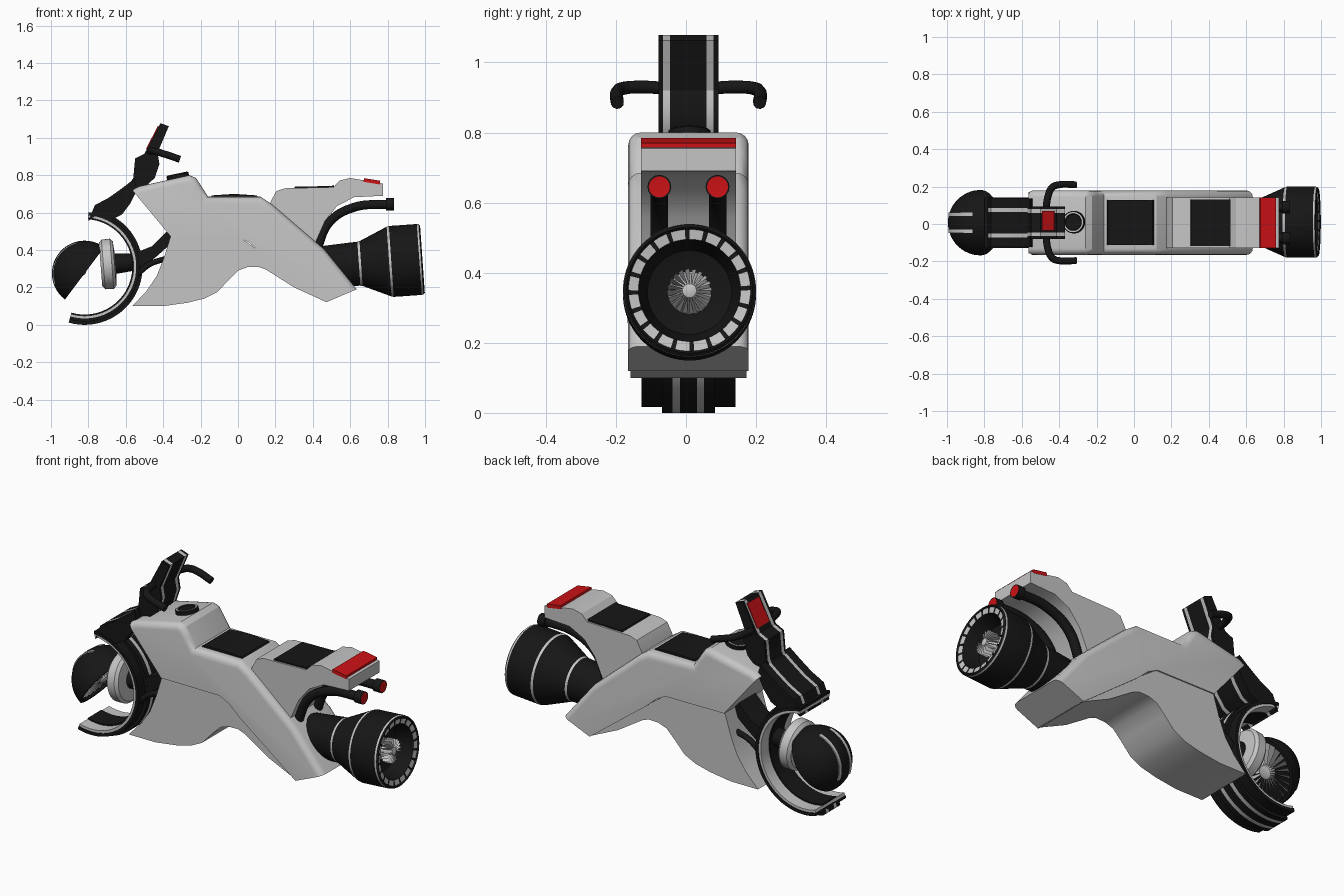
import bpy, bmesh
from math import sin, cos, pi, radians
from mathutils import Vector

cube = bpy.data.objects.get("Cube")
if cube:
    bpy.data.objects.remove(cube, do_unlink=True)

YC = 0.007  # centre plane of the bike


def material(name, rgb):
    m = bpy.data.materials.new(name)
    m.use_nodes = True
    m.diffuse_color = (*rgb, 1)
    m.node_tree.nodes["Principled BSDF"].inputs["Base Color"].default_value = (*rgb, 1)
    return m


MATS = [material("light grey", (0.56, 0.56, 0.56)),
        material("black", (0.008, 0.008, 0.008)),
        material("red", (0.6, 0.006, 0.008))]
GREY, BLACK, RED = range(3)


def finish(name, bm, loc):
    bmesh.ops.recalc_face_normals(bm, faces=bm.faces)
    me = bpy.data.meshes.new(name)
    bm.to_mesh(me)
    bm.free()
    for m in MATS:
        me.materials.append(m)
    ob = bpy.data.objects.new(name, me)
    ob.location = loc
    bpy.context.collection.objects.link(ob)
    bpy.ops.object.select_all(action='DESELECT')
    ob.select_set(True)
    bpy.context.view_layer.objects.active = ob
    bpy.ops.object.shade_smooth_by_angle(angle=radians(32))
    return ob


def prism(name, pts, ys, mats, rounding=0.0, y0=YC):
    """Extrude an x-z profile through the y stations, one material per slice."""
    bm = bmesh.new()
    rows = [[bm.verts.new((x, y, z)) for x, z in pts] for y in ys]
    n = len(pts)
    for a, b, m in zip(rows, rows[1:], mats):
        for i in range(n):
            j = (i + 1) % n
            bm.faces.new((a[i], a[j], b[j], b[i])).material_index = m
    caps = [bm.faces.new(rows[0]), bm.faces.new(rows[-1])]
    for cap, m in zip(caps, (mats[0], mats[-1])):
        cap.material_index = m
    if rounding:
        # soften only the rims that border upward faces
        bmesh.ops.recalc_face_normals(bm, faces=bm.faces)
        rims = [e for c in caps for e in c.edges
                if any(f not in caps and f.normal.z > 0.3 for f in e.link_faces)]
        bmesh.ops.bevel(bm, geom=rims, offset=rounding, segments=4,
                        profile=0.5, affect='EDGES')
    return finish(name, bm, (0, y0, 0))


def slab(name, pts, half, mat, rounding=0.0, y0=YC):
    return prism(name, pts, (-half, half), (mat,), rounding, y0)


def arc(cx, cz, r_out, r_in, a0, a1, n=36):
    ang = [radians(a0 + (a1 - a0) * i / n) for i in range(n + 1)]
    return ([(cx + r_out * cos(a), cz + r_out * sin(a)) for a in ang] +
            [(cx + r_in * cos(a), cz + r_in * sin(a)) for a in reversed(ang)])


def revolve(name, origin, axis, profile, mats, n=40, tick=None):
    """Lathe (distance, radius) points; the tick segment gets black dividers."""
    bm = bmesh.new()
    q = Vector(axis).to_track_quat('Z', 'Y')
    rows = [[bm.verts.new(q @ Vector((r * cos(2 * pi * k / n), r * sin(2 * pi * k / n), t)))
             for k in range(n)] for t, r in profile]
    for s, m in enumerate(mats):
        a, b = rows[s], rows[s + 1]
        for k in range(n):
            j = (k + 1) % n
            f = bm.faces.new((a[k], a[j], b[j], b[k]))
            f.material_index = BLACK if s == tick and k % 4 == 0 else m
    bmesh.ops.remove_doubles(bm, verts=bm.verts, dist=1e-5)
    return finish(name, bm, origin)


def blades(name, origin, axis, r0, r1, t0, t1, n, mat):
    """Ring of pitched radial fan blades."""
    bm = bmesh.new()
    q = Vector(axis).to_track_quat('Z', 'Y')
    for k in range(n):
        a, d = 2 * pi * k / n, 1.3 * pi / n
        f = bm.faces.new([bm.verts.new(q @ Vector((r * cos(b), r * sin(b), t)))
                          for r, b, t in ((r0, a, t0), (r1, a, t0),
                                          (r1, a + d, t1), (r0, a + d, t1))])
        f.material_index = mat
    return finish(name, bm, origin)


def tube(name, pts, radius, mat):
    cu = bpy.data.curves.new(name, 'CURVE')
    cu.dimensions = '3D'
    cu.bevel_depth, cu.bevel_resolution, cu.use_fill_caps = radius, 3, True
    sp = cu.splines.new('BEZIER')
    sp.bezier_points.add(len(pts) - 1)
    for p, co in zip(sp.bezier_points, pts):
        p.co = co
        p.handle_left_type = p.handle_right_type = 'AUTO'
    cu.materials.append(MATS[mat])
    ob = bpy.data.objects.new(name, cu)
    bpy.context.collection.objects.link(ob)
    return ob


# Main body: upper shell and slightly narrower lower fairing
slab("upper_body", [(-.565, .72), (-.53, .74), (-.26, .8), (-.225, .785), (-.195, .74),
                    (-.16, .685), (.12, .685), (.18, .645), (.46, .405), (.635, .19),
                    (.47, .12), (.12, .385), (.06, .44), (0, .47), (-.36, .472)],
     .172, GREY, .035)
slab("lower_body", [(-.36, .475), (0, .475), (.12, .39), (.475, .12), (.3, .2), (.15, .295),
                    (.11, .31), (.05, .308), (0, .29), (-.05, .24), (-.11, .175),
                    (-.18, .14), (-.27, .118), (-.4, .1), (-.565, .1), (-.49, .18),
                    (-.435, .26), (-.395, .36)], .165, GREY)
slab("front_seat", [(-.15, .675), (-.14, .692), (-.02, .7), (.1, .692), (.115, .675)],
     .12, BLACK)

# Fuel cap on the sloping tank
revolve("fuel_cap", (-.32, .01, .785), (-.21, 0, 1),
        [(0, .06), (.02, .06), (.024, .054), (.024, .046), (.02, .042), (.02, 0)],
        [BLACK, BLACK, GREY, BLACK, BLACK])

# Tail section
slab("tail", [(.16, .6), (.175, .66), (.205, .715), (.25, .73), (.51, .736), (.545, .772),
              (.6, .785), (.775, .755), (.775, .69), (.62, .682), (.53, .635), (.465, .555),
              (.41, .43), (.3, .45)], .135, GREY)
slab("rear_seat", [(.3, .728), (.305, .739), (.5, .742), (.515, .748), (.51, .73)],
     .125, BLACK)
slab("tail_light", [(.67, .765), (.675, .784), (.76, .77), (.76, .75)], .136, RED)

# Twin exhaust pipes
for side in (-1, 1):
    y = YC + side * .083
    tube("exhaust_pipe", [(.42, y, .4), (.49, y, .55), (.62, y, .628), (.81, y, .645)],
         .025, BLACK)
    revolve("exhaust_tip", (.79, y, .645), (1, 0, 0),
            [(0, .025), (0, .034), (.043, .034), (.043, .03), (.038, 0)],
            [BLACK, BLACK, BLACK, RED], 20)

# Rear jet engine
ENGINE, THRUST = (.65, .01, .327), (1, 0, .07)
revolve("jet_engine", ENGINE, THRUST,
        [(-.28, .09), (-.19, .108), (-.004, .118), (.008, .12), (.158, .187), (.17, .19),
         (.32, .19), (.33, .188), (.337, .18), (.33, .174), (.325, .146), (.24, .12),
         (.22, .06), (.22, 0)],
        [BLACK, BLACK, GREY, BLACK, GREY, BLACK, GREY, BLACK, BLACK, GREY,
         BLACK, BLACK, BLACK], 80, tick=9)
revolve("engine_cone", ENGINE, THRUST,
        [(.22, .062), (.25, .055), (.31, .02), (.318, 0)], [GREY, GREY, GREY], 20)
blades("engine_fan", ENGINE, THRUST, .015, .064, .31, .26, 20, GREY)

# Front fork, mast and stripes
fork_cuts = (-.13, -.078, -.058, .058, .078, .13)
mast_cuts = (-.086, -.072, -.052, .052, .072, .086)
striped = (BLACK, GREY, BLACK, GREY, BLACK)
prism("front_fork", [(-.8, .555), (-.765, .64), (-.69, .68), (-.62, .73), (-.555, .78),
                     (-.54, .72), (-.575, .65), (-.62, .59), (-.69, .555), (-.76, .585)],
      fork_cuts, striped)
prism("mast", [(-.6, .72), (-.56, .785), (-.55, .89), (-.5, .915), (-.415, 1.078),
               (-.37, 1.062), (-.43, .92), (-.42, .86), (-.445, .785), (-.54, .7)],
      mast_cuts, striped)
slab("front_light", [(-.492, .941), (-.428, 1.064), (-.422, 1.06), (-.486, .937)],
     .052, RED, y0=.018)

# Handlebars
for side in (-1, 1):
    tube("handlebar", [(x, YC + side * y, z) for x, y, z in
                       ((-.47, .05, .925), (-.46, .14, .93), (-.435, .19, .925),
                        (-.4, .203, .915), (-.31, .203, .885))], .019, BLACK)

# Wheel arch: outer tread, side band, light liner and inner rail
HX, HZ = -.82, .31
prism("arch_tread", arc(HX, HZ, .31, .285, -106, 60), (-.076, -.045, -.024, .024, .045, .076),
      striped)
slab("arch_band", arc(HX, HZ, .293, .276, -106, 86), .134, BLACK)
slab("arch_liner", arc(HX, HZ, .278, .262, -106, 86), .13, GREY)
slab("arch_rail", arc(HX, HZ, .264, .255, -106, 86), .06, BLACK)

# Struts joining the arch to the body
slab("upper_strut", [(-.37, .51), (-.34, .45), (-.43, .37), (-.53, .29), (-.56, .38),
                     (-.46, .42)], .075, BLACK)
for side in (-1, 1):
    y = YC + side * .1
    tube("lower_strut", [(-.54, y, .27), (-.47, y, .325), (-.38, y, .355)], .016, BLACK)

# Dished hub behind the front pod
revolve("hub_dish", (-.69, YC, .325), (1, 0, .08),
        [(-.03, 0), (-.03, .09), (-.045, .115), (-.03, .133), (.015, .135), (.03, .12),
         (.035, .055), (.15, .045), (.15, 0)],
        [GREY, GREY, GREY, GREY, GREY, GREY, BLACK, BLACK])

# Front pod: half sphere with an open fan face
POD, NOSE = (-.82, YC, .275), (-.8, 0, .6)
dome = [(.175 * cos(a), .175 * sin(a)) for a in (pi / 2 * i / 12 for i in range(13))]
revolve("front_pod", POD, NOSE, dome + [(0, .158), (.035, .15), (.035, 0)],
        [BLACK] * 15)
blades("pod_fan", POD, NOSE, .03, .15, .01, .03, 24, GREY)
revolve("pod_hub", POD, NOSE, [(.03, .045), (.005, .035), (-.005, 0)], [GREY, GREY], 20)
for side in (-1, 1):
    slab("pod_stripe", arc(-.82, .275, .172, .15, 105, 200, 20), .009, GREY,
         y0=YC + side * .045)
